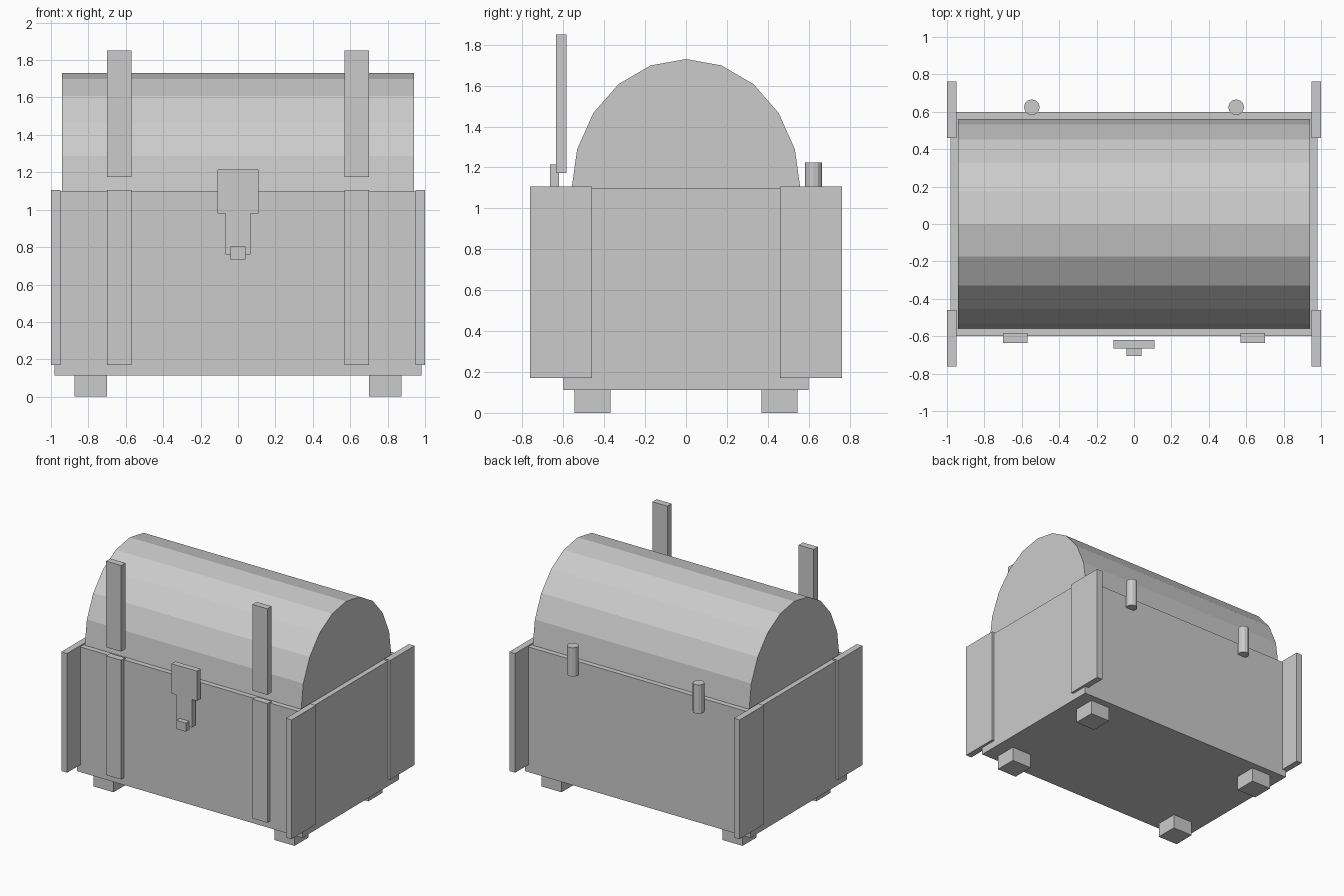
import bpy, bmesh
from math import sin, cos, pi

if "Cube" in bpy.data.objects:
    bpy.data.objects.remove(bpy.data.objects["Cube"])


def new_object(name, bm):
    bmesh.ops.recalc_face_normals(bm, faces=bm.faces[:])
    mesh = bpy.data.meshes.new(name)
    bm.to_mesh(mesh)
    bm.free()
    obj = bpy.data.objects.new(name, mesh)
    bpy.context.collection.objects.link(obj)
    return obj


def box(name, x, y, z):
    bm = bmesh.new()
    bmesh.ops.create_cube(bm, size=1)
    for v in bm.verts:
        v.co = [(a + b) / 2 + c * (b - a) for c, (a, b) in zip(v.co, (x, y, z))]
    return new_object(name, bm)


def extrude(name, points, offset):
    bm = bmesh.new()
    face = bm.faces.new([bm.verts.new(p) for p in points])
    res = bmesh.ops.extrude_face_region(bm, geom=[face], use_keep_orig=True)
    verts = [g for g in res["geom"] if isinstance(g, bmesh.types.BMVert)]
    bmesh.ops.translate(bm, verts=verts, vec=offset)
    return new_object(name, bm)


def mirror(obj, x=True, y=False):
    mod = obj.modifiers.new("Mirror", "MIRROR")
    mod.use_axis = (x, y, False)
    mod.use_clip = False
    mod.use_mirror_merge = False
    return obj


# Chest body
box("chest_body", (-0.98, 0.98), (-0.6, 0.6), (0.113, 1.096))

# Domed lid: faceted half ellipse run along the length
arc = [(-0.94, 0.56 * cos(i * pi / 10), 1.09 + 0.64 * sin(i * pi / 10)) for i in range(11)]
extrude("lid", arc, (1.88, 0, 0))

# Feet and corner boards, mirrored to all four corners
mirror(box("feet", (0.70, 0.873), (0.37, 0.545), (0, 0.113)), y=True)
mirror(box("corner_boards", (0.95, 1.0), (0.46, 0.763), (0.17, 1.106)), y=True)

# Front straps on the body and the upright ones at the lid
mirror(box("body_straps", (0.57, 0.70), (-0.636, -0.584), (0.17, 1.106)))
mirror(box("lid_straps", (0.57, 0.70), (-0.636, -0.584), (1.174, 1.85)))

# Stepped latch plate and its catch
half = [(0.066, 0.76), (0.066, 0.98), (0.11, 0.98), (0.11, 1.214)]
outline = half + [(-x, z) for x, z in reversed(half)]
extrude("latch_plate", [(x, -0.666, z) for x, z in outline], (0, 0.046, 0))
box("latch_catch", (-0.041, 0.041), (-0.706, -0.66), (0.735, 0.803))

# Hinge pins at the back
bm = bmesh.new()
bmesh.ops.create_cone(bm, cap_ends=True, segments=12, radius1=0.042, radius2=0.042, depth=0.225)
bmesh.ops.translate(bm, verts=bm.verts[:], vec=(0.546, 0.624, 1.1125))
mirror(new_object("hinge_pins", bm))
